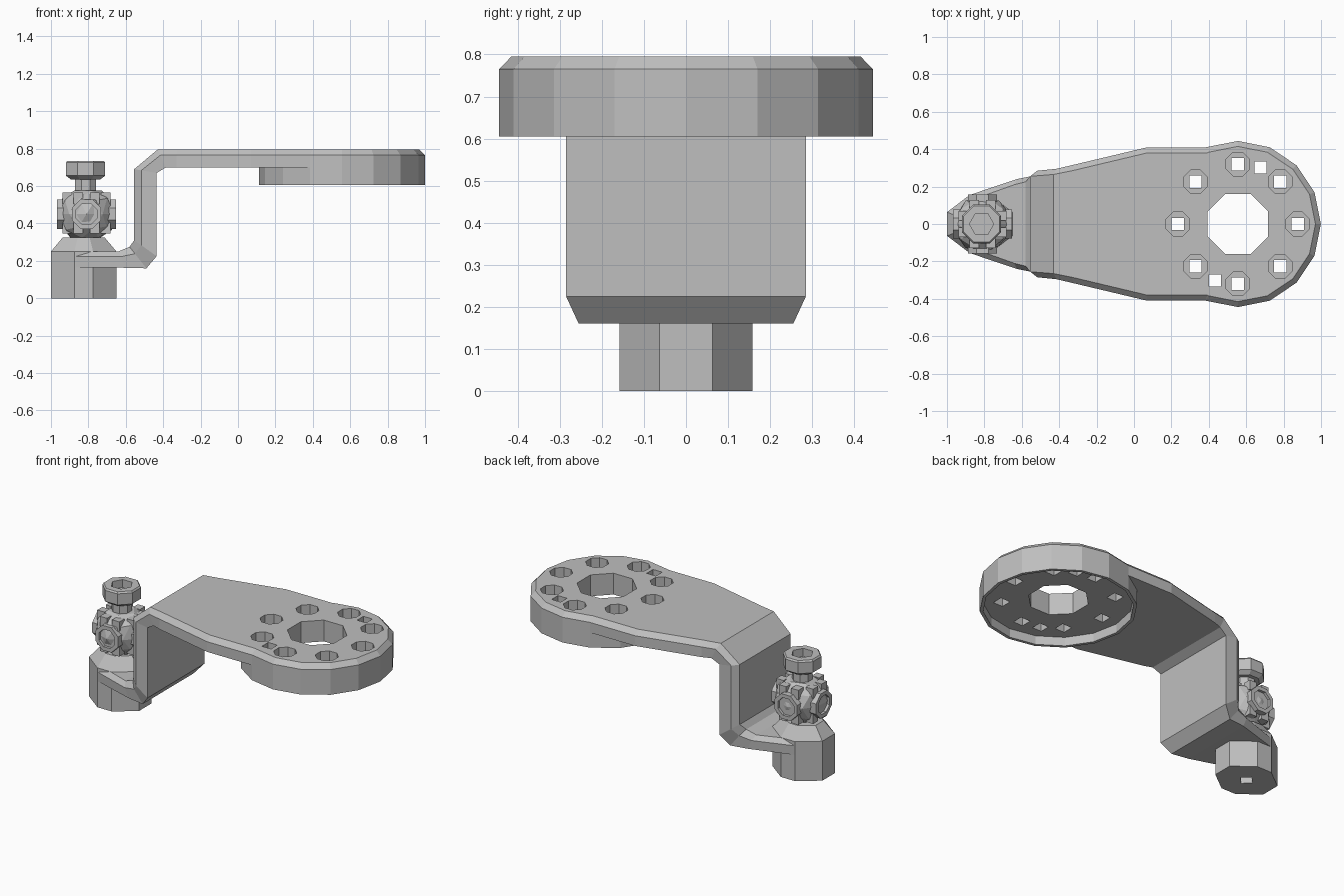
import bpy
import bmesh
import random
from math import sin, cos, pi, radians
from mathutils import Vector, Matrix

cube = bpy.data.objects.get("Cube")
if cube:
    bpy.data.objects.remove(cube, do_unlink=True)

grey = bpy.data.materials.new("cast metal grey")
grey.use_nodes = True
COLOUR = (0.52, 0.52, 0.52, 1)
grey.diffuse_color = COLOUR
grey.node_tree.nodes["Principled BSDF"].inputs["Base Color"].default_value = COLOUR


def make_object(name, bm):
    bmesh.ops.recalc_face_normals(bm, faces=bm.faces)
    mesh = bpy.data.meshes.new(name)
    bm.to_mesh(mesh)
    bm.free()
    mesh.materials.append(grey)
    obj = bpy.data.objects.new(name, mesh)
    bpy.context.collection.objects.link(obj)
    return obj


def loft(name, sections):
    """Skin a solid through closed rings of equal length."""
    bm = bmesh.new()
    rings = [[bm.verts.new(p) for p in ring] for ring in sections]
    count = len(rings[0])
    for a, b in zip(rings, rings[1:]):
        for i in range(count):
            j = (i + 1) % count
            bm.faces.new((a[i], a[j], b[j], b[i]))
    bm.faces.new(rings[0])
    bm.faces.new(rings[-1])
    return make_object(name, bm)


def prism(name, profile, sides, x, y=0, turn=0.0):
    """Turned solid: profile is a list of (radius, height)."""
    angles = [turn + 2 * pi * i / sides for i in range(sides)]
    return loft(name, [[Vector((x + r * cos(a), y + r * sin(a), z))
                        for a in angles] for r, z in profile])


def combine(target, others, operation):
    """Boolean each helper into the target, then discard the helpers."""
    for other in others:
        other.hide_render = True
        mod = target.modifiers.new(operation, "BOOLEAN")
        mod.operation = operation
        mod.solver = "EXACT"
        mod.object = other
        bpy.context.view_layer.update()
        graph = bpy.context.evaluated_depsgraph_get()
        mesh = bpy.data.meshes.new_from_object(target.evaluated_get(graph))
        target.modifiers.clear()
        target.data = mesh
        bpy.data.objects.remove(other, do_unlink=True)


FLAT = pi / 8
TOP = 0.795

# Bent bracket: (upper x, upper z, lower x, lower z, half width) along the strip
stations = [
    (-0.87, 0.25, -0.87, 0.165, 0.158),
    (-0.64, 0.25, -0.60, 0.163, 0.24),
    (-0.58, 0.275, -0.49, 0.16, 0.255),
    (-0.555, 0.31, -0.435, 0.225, 0.285),
    (-0.555, 0.69, -0.435, 0.67, 0.285),
    (-0.43, TOP, -0.385, 0.70, 0.295),
    (-0.33, TOP, -0.33, 0.70, 0.315),
    (0.07, TOP, 0.07, 0.70, 0.41),
    (0.70, TOP, 0.70, 0.70, 0.41),
]
sections = []
for ux, uz, lx, lz, w in stations:
    up, low = Vector((ux, 0, uz)), Vector((lx, 0, lz))
    mid = up.lerp(low, 0.32)
    half = [(low, w), (mid, w), (up, w - 0.03)]
    sections.append([Vector((p.x, s, p.z)) for p, s in half]
                    + [Vector((p.x, -s, p.z)) for p, s in reversed(half)])
bracket = loft("bent_bracket", sections)

# Round flange with a shallow hollow underside
CX = 0.555
disc = prism("flange_disc", [(0.444, 0.605), (0.444, 0.765), (0.415, TOP)], 16, CX)
combine(bracket, [disc], "UNION")

# Centre bore, counterbored bolt holes and two pin holes
cutters = [prism("recess_cutter", [(0.425, 0.5), (0.425, 0.66)], 16, CX),
           prism("bore_cutter", [(0.175, 0.5), (0.175, 0.9)], 8, CX, 0, FLAT)]
for i in range(8):
    a = i * pi / 4
    hx, hy = CX + 0.32 * cos(a), 0.32 * sin(a)
    cutters.append(prism("bolt_cutter", [(0.068, 0.715), (0.068, 0.9)], 8, hx, hy, FLAT))
    cutters.append(prism("bolt_cutter", [(0.047, 0.6), (0.047, 0.9)], 4, hx, hy, pi / 4))
for side in (1, -1):
    cutters.append(prism("pin_cutter", [(0.045, 0.6), (0.045, 0.9)], 4,
                         CX + side * 0.122, side * 0.302, pi / 4))
combine(bracket, cutters, "DIFFERENCE")

# Boss under the lower flange, with a coned shoulder and small bottom hole
PX = -0.81
BX = -0.825
quarter = [(0.175, 0.063), (0.05, 0.158)]
outline = quarter + [(-x, y) for x, y in reversed(quarter)]
outline += [(-x, -y) for x, y in outline]
boss = loft("lower_boss", [[Vector((BX + x * s, y * s, z)) for x, y in outline]
                           for s, z in ((1, 0), (1, 0.25), (0.64, 0.325))])
combine(boss, [prism("drill_cutter", [(0.045, -0.1), (0.045, 0.12)], 4, BX)], "DIFFERENCE")

# Rough ball joint, cut flat above and below
random.seed(4)
BALL_Z = 0.45
bm = bmesh.new()
bmesh.ops.create_icosphere(bm, subdivisions=2, radius=0.155)
for v in bm.verts:
    v.co *= random.uniform(0.94, 1.04)
    v.co.z = max(-0.13, min(0.125, v.co.z))
    v.co += Vector((PX, 0, BALL_Z))
ball = make_object("ball_joint", bm)


def side_pad(name, radius, start, end, angle):
    """Octagonal stub pointing outward from the ball."""
    obj = prism(name, [(radius, start), (radius, end)], 8, 0, 0, FLAT)
    obj.data.transform(Matrix.Translation((PX, 0, BALL_Z))
                       @ Matrix.Rotation(angle, 4, "Z")
                       @ Matrix.Rotation(radians(90), 4, "Y"))
    return obj


for i in range(4):
    pad = side_pad("ball_pad", 0.085, 0.05, 0.157, i * pi / 2)
    combine(pad, [side_pad("pad_cutter", 0.06, 0.14, 0.2, i * pi / 2)], "DIFFERENCE")

# Raised blocks around the ball
for i in range(8):
    a = (i + 0.5) * pi / 4
    for z in (0.375, 0.535):
        prism("ball_block", [(0.036, z - 0.03), (0.036, z + 0.03)], 4,
              PX + 0.112 * cos(a), 0.112 * sin(a), pi / 4)

# Neck and socket head on top of the ball
prism("neck", [(0.06, 0.55), (0.06, 0.66)], 8, -0.815, 0, FLAT)
head = prism("socket_head", [(0.085, 0.635), (0.113, 0.655), (0.113, 0.725), (0.105, 0.735)],
             8, -0.815, 0, FLAT)
combine(head, [prism("hex_cutter", [(0.065, 0.685), (0.065, 0.8)], 6, -0.815)], "DIFFERENCE")
